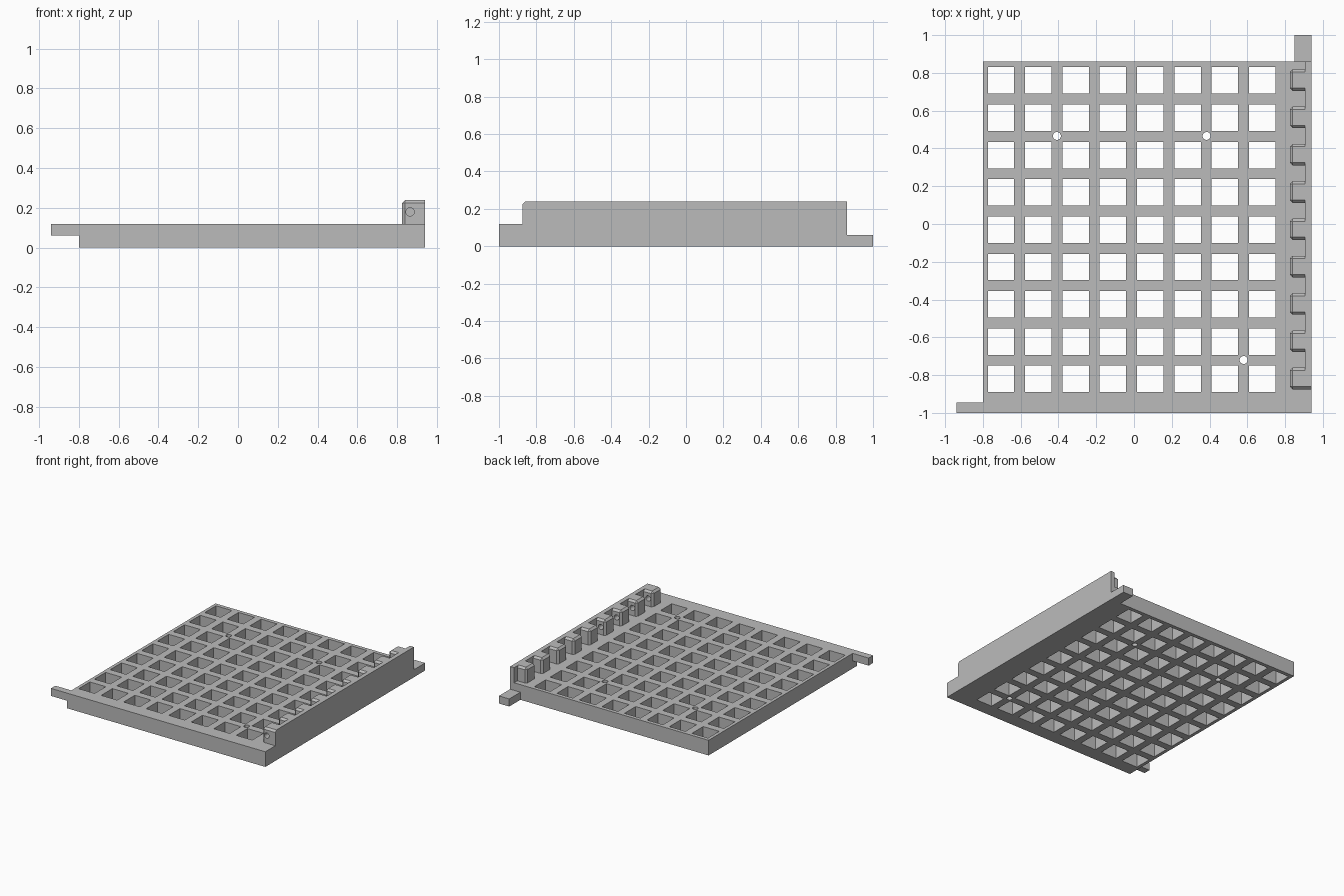
import bpy, bmesh, math
from mathutils import Matrix, Vector

if "Cube" in bpy.data.objects:
    bpy.data.objects.remove(bpy.data.objects["Cube"])

grey = bpy.data.materials.new("grey plastic")
grey.diffuse_color = (0.5, 0.5, 0.5, 1)
grey.use_nodes = True
grey.node_tree.nodes["Principled BSDF"].inputs["Base Color"].default_value = grey.diffuse_color
PITCH = 0.1975


def add_box(bm, x0, x1, y0, y1, z0, z1):
    m = Matrix.Translation(((x0 + x1) / 2, (y0 + y1) / 2, (z0 + z1) / 2)) \
        @ Matrix.Diagonal((x1 - x0, y1 - y0, z1 - z0, 1))
    return bmesh.ops.create_cube(bm, size=1, matrix=m)["verts"]


def add_cylinder(bm, loc, radius, depth, rot=Matrix.Identity(4)):
    bmesh.ops.create_cone(bm, cap_ends=True, segments=24, radius1=radius, radius2=radius,
                          depth=depth, matrix=Matrix.Translation(loc) @ rot)


def finish(bm, name, helper=False):
    me = bpy.data.meshes.new(name)
    bm.to_mesh(me)
    bm.free()
    ob = bpy.data.objects.new(name, me)
    bpy.context.collection.objects.link(ob)
    me.materials.append(grey)
    if helper:
        ob.hide_render = True
        ob.hide_set(True)
    return ob


def box(name, *dims):
    bm = bmesh.new()
    add_box(bm, *dims)
    return finish(bm, name)


def cut(ob, cutter):
    mod = ob.modifiers.new("holes", "BOOLEAN")
    mod.operation = "DIFFERENCE"
    mod.solver = "EXACT"
    mod.object = cutter


# grid plate with square openings and three screw holes
plate = box("grid_plate", -0.8, 0.94, -1, 0.86, 0, 0.12)
bm = bmesh.new()
for i in range(8):
    for j in range(9):
        x, y = -0.774 + i * PITCH, -0.89 + j * PITCH
        add_box(bm, x, x + 0.14, y, y + 0.14, -0.1, 0.3)
for x, y in ((-0.408, 0.466), (0.384, 0.466), (0.58, -0.72)):
    add_cylinder(bm, (x, y, 0.1), 0.021, 0.4)
cut(plate, finish(bm, "plate_hole_cutter", True))

# connecting tabs
box("left_tab", -0.94, -0.8, -1, -0.945, 0.06, 0.12)
box("back_tab", 0.85, 0.94, 0.86, 1, 0, 0.06)

# side wall with its front top edge chamfered
bm = bmesh.new()
profile = [(-0.875, 0.12), (0.86, 0.12), (0.86, 0.24), (-0.86, 0.24), (-0.875, 0.225)]
face = bm.faces.new([bm.verts.new((0.905, y, z)) for y, z in profile])
ext = bmesh.ops.extrude_face_region(bm, geom=[face])["geom"]
bmesh.ops.translate(bm, vec=(0.035, 0, 0),
                    verts=[v for v in ext if isinstance(v, bmesh.types.BMVert)])
bmesh.ops.recalc_face_normals(bm, faces=bm.faces)
finish(bm, "side_wall")

# row of chamfered hinge knuckles against the wall
bm = bmesh.new()
for k in range(9):
    y = -0.875 + k * PITCH
    add_box(bm, 0.825, 0.905, y, y + 0.114, 0.12, 0.24)
edges = []
for e in bm.edges:
    c = (e.verts[0].co + e.verts[1].co) / 2
    on_wall = c.x > 0.9
    if not on_wall and c.z > 0.13:
        # top edges and the two upright corners away from the wall
        edges.append(e)
bmesh.ops.bevel(bm, geom=edges, offset=0.015, segments=1, affect="EDGES")
knuckles = finish(bm, "hinge_knuckles")

# pin bore through the front knuckles
bm = bmesh.new()
add_cylinder(bm, Vector((0.865, -0.58, 0.18)), 0.021, 0.86,
             Matrix.Rotation(math.pi / 2, 4, "X"))
cut(knuckles, finish(bm, "pin_bore_cutter", True))
